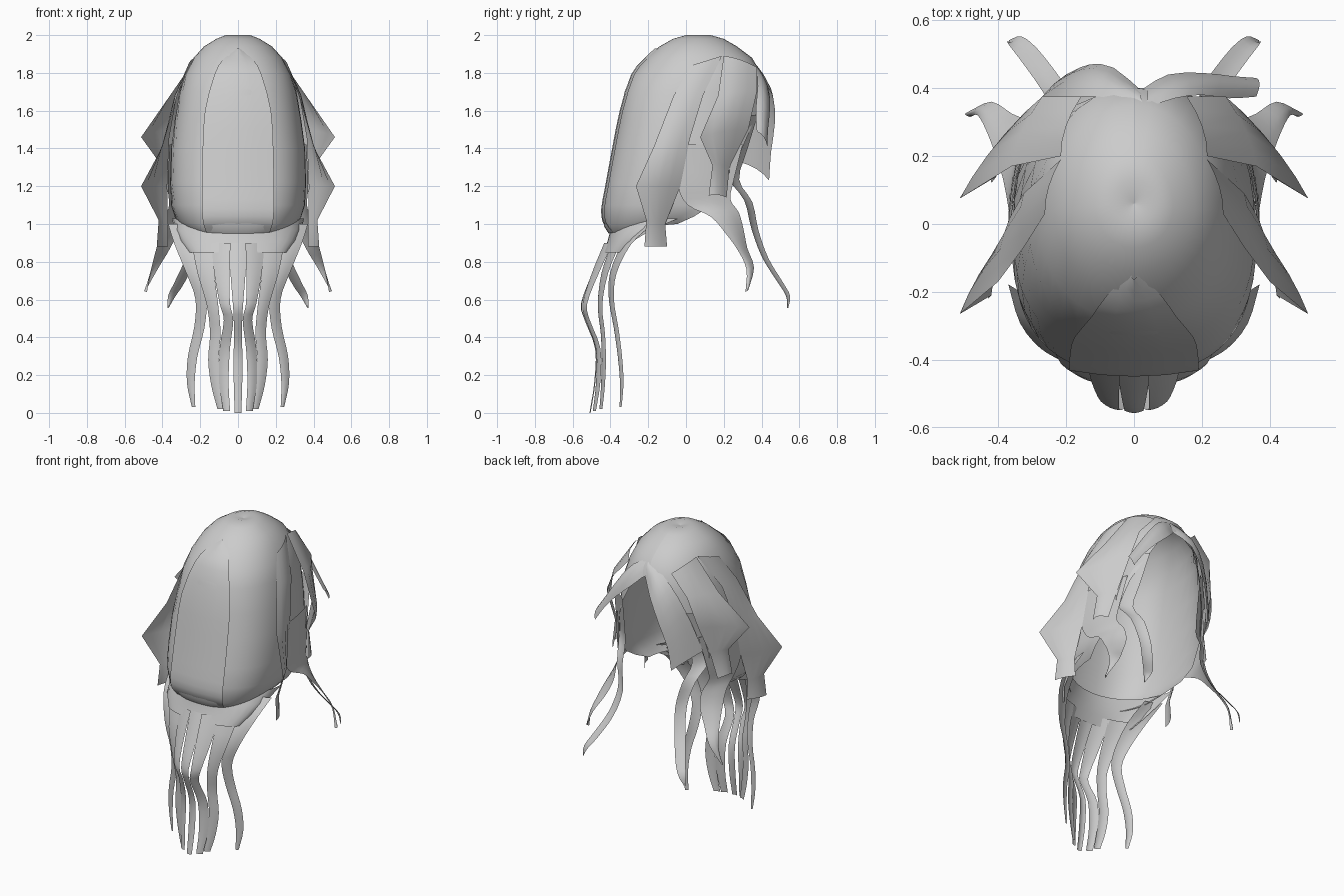
import bpy, math
from mathutils import Vector

hair = bpy.data.materials.new("grey_hair")
hair.diffuse_color = (0.6, 0.6, 0.6, 1)


def grid(name, rows):
    """Surface through equally long rows of points."""
    n = len(rows[0])
    verts = [tuple(p) for r in rows for p in r]
    faces = [(i * n + j, i * n + j + 1, (i + 1) * n + j + 1, (i + 1) * n + j)
             for i in range(len(rows) - 1) for j in range(n - 1)]
    me = bpy.data.meshes.new(name)
    me.from_pydata(verts, [], faces)
    me.materials.append(hair)
    ob = bpy.data.objects.new(name, me)
    bpy.context.collection.objects.link(ob)
    me.polygons.foreach_set("use_smooth", [True] * len(faces))
    return ob


def smooth_path(pts, steps=3):
    """Catmull-Rom curve through the points."""
    p = [Vector(q) for q in pts]
    p = [2 * p[0] - p[1]] + p + [2 * p[-1] - p[-2]]
    out = []
    for i in range(1, len(p) - 2):
        for k in range(steps):
            t = k / steps
            out.append(0.5 * (2 * p[i] + (p[i + 1] - p[i - 1]) * t
                       + (2 * p[i - 1] - 5 * p[i] + 4 * p[i + 1] - p[i + 2]) * t * t
                       + (3 * p[i] - p[i - 1] - 3 * p[i + 1] + p[i + 2]) * t ** 3))
    return out + [p[-2]]


def sheet(name, left, right, bulge=(0, 0, 0), side=1, steps=1):
    """Lock between two edges, bowed out in the middle."""
    if steps > 1:
        left, right = smooth_path(left, steps), smooth_path(right, steps)
    rows = []
    for a, b in zip(left, right):
        a, b = Vector(a), Vector(b)
        row = [a.lerp(b, t) + Vector(bulge) * 4 * t * (1 - t) for t in (0, .25, .5, .75, 1)]
        rows.append([(side * q.x, q.y, q.z) for q in row])
    return grid(name, rows)


def strand(name, path, widths, direction, side=1):
    """Ribbon along a path."""
    d = Vector(direction).normalized()
    left = [Vector(p) - d * w / 2 for p, w in zip(path, widths)]
    right = [Vector(p) + d * w / 2 for p, w in zip(path, widths)]
    return sheet(name, left, right, (0, -0.006, 0), side, 3)


# Head cap: height, half width, back y, front y, end angle / pi, squareness
rings = [(1.985, .0005, .0595, .0605, 1, 1), (2.0, .065, 0, .13, 1, 1), (1.98, .115, -.07, .2, 1, 1),
         (1.94, .18, -.14, .27, 1, 1), (1.88, .235, -.21, .35, 1, .97),
         (1.79, .28, -.285, .4, 1, .92), (1.7, .31, -.325, .42, .89, .88),
         (1.55, .335, -.355, .425, .81, .84), (1.4, .355, -.385, .42, .735, .82),
         (1.22, .36, -.42, .42, .67, .8), (1.1, .355, -.44, .42, .6, .78),
         (1.04, .335, -.435, .42, .54, .78), (1.0, .30, -.41, .4, .5, .78)]
rows, N = [], 32
for z, w, yb, yf, end, sq in rings:
    yc = yb * .55 + yf * .45
    row = []
    for j in range(N + 1):
        a = math.pi * end * (2 * j / N - 1)
        s, c = math.sin(a), math.cos(a)
        x = w * math.copysign(abs(s) ** sq, s)
        y = yc - math.copysign(abs(c) ** sq, c) * ((yc - yb) if c > 0 else (yf - yc))
        drop = max(0, c) * .05 if z < 1.08 else 0
        row.append((x, y, z - drop))
    rows.append(row)
grid("head_cap", rows)

# Overlapping panel down the back, tucked in at the neck
panel = [(1.93, .01, -.158), (1.87, .08, -.222), (1.79, .125, -.285), (1.6, .175, -.345),
         (1.4, .187, -.385), (1.2, .19, -.422), (1.08, .19, -.443), (1.01, .185, -.435), (.96, .17, -.40)]
sheet("back_panel", [(-w, y + .012, z) for z, w, y in panel],
      [(w, y + .012, z) for z, w, y in panel], (0, -.018, 0), 1, 2)

# Gathered hair under the cap, from which the strands hang
base = [(1.03, .35, -.04, -.39), (.97, .335, -.18, -.4), (.91, .305, -.28, -.415), (.85, .26, -.335, -.44)]
grid("tail_base", [[(w * math.sin(t * math.pi / 16), ye + (yb - ye) * math.cos(t * math.pi / 16), z)
                    for t in range(-8, 9)] for z, w, ye, yb in base])

# Fringe, swept to each side of the parting
sheet("fringe_left",
      [(.03, .34, 1.87), (-.1, .375, 1.8), (-.2, .365, 1.68), (-.27, .32, 1.5), (-.32, .28, 1.33)],
      [(.03, .385, 1.78), (-.06, .46, 1.68), (-.13, .47, 1.53), (-.18, .45, 1.38), (-.2, .44, 1.23)],
      (-.01, .015, .01), 1, 2)
sheet("fringe_right",
      [(.03, .34, 1.87), (.12, .37, 1.82), (.2, .38, 1.73), (.28, .37, 1.61), (.36, .375, 1.49)],
      [(.03, .40, 1.77), (.1, .44, 1.7), (.2, .445, 1.61), (.29, .435, 1.51), (.36, .43, 1.41)],
      (.01, .01, .01), 1, 2)

for s, tag in ((1, "right"), (-1, "left")):
    # Flared locks on the sides
    sheet("front_flare_" + tag,
          [(.215, .2, 1.89), (.36, .17, 1.68), (.513, .075, 1.46), (.405, .14, 1.31), (.42, .12, 1.15)],
          [(.155, .375, 1.83), (.27, .375, 1.7), (.32, .33, 1.5), (.335, .23, 1.3), (.38, .215, 1.14)],
          (.015, 0, .01), s)
    sheet("rear_flare_" + tag,
          [(.262, .03, 1.84), (.322, -.065, 1.68), (.40, -.17, 1.41), (.513, -.265, 1.2),
           (.42, -.21, 1.02), (.43, -.22, .88)],
          [(.215, .19, 1.89), (.325, .09, 1.68), (.365, .02, 1.45), (.375, -.03, 1.2),
           (.37, -.11, 1.0), (.37, -.1, .88)],
          (.012, 0, 0), s)
    # Curling locks beside the face
    sheet("cheek_lock_" + tag,
          [(.362, .0, 1.42), (.372, -.04, 1.21), (.365, .01, 1.1), (.385, .13, 1.04), (.41, .21, .95),
           (.435, .275, .86), (.46, .32, .76), (.482, .315, .64)],
          [(.30, .30, 1.42), (.325, .25, 1.22), (.33, .235, 1.13), (.31, .28, 1.06), (.315, .305, .97),
           (.36, .325, .87), (.42, .36, .77), (.488, .33, .65)], (.012, 0, 0), s, 3)
    strand("face_lock_" + tag,
           [(.25, .345, 1.58), (.275, .29, 1.4), (.285, .255, 1.24), (.25, .33, 1.12), (.22, .365, .97),
            (.25, .42, .82), (.31, .50, .69), (.35, .54, .62), (.37, .54, .555)],
           [.13, .13, .1, .08, .07, .065, .06, .045, .005], (.8, -.5, .1), s)
    # Hanging strands at the back
    strand("outer_strand_" + tag,
           [(.32, -.2, 1.0), (.285, -.315, .89), (.235, -.385, .74), (.195, -.395, .6), (.205, -.37, .45),
            (.24, -.35, .3), (.25, -.34, .16), (.235, -.345, .03)],
           [.11, .11, .085, .065, .06, .055, .045, .02], (1, .45, 0), s)
    strand("middle_strand_" + tag,
           [(.19, -.37, .9), (.17, -.43, .74), (.135, -.455, .57), (.12, -.44, .42),
            (.13, -.435, .28), (.115, -.44, .14), (.09, -.45, .02)],
           [.12, .095, .065, .06, .06, .055, .04], (1, .4, 0), s)
    strand("inner_strand_" + tag,
           [(.09, -.41, .9), (.085, -.48, .74), (.07, -.535, .58), (.05, -.52, .49),
            (.07, -.465, .34), (.075, -.465, .16), (.06, -.485, .01)],
           [.11, .09, .06, .055, .06, .055, .04], (1, .45, 0), s)
strand("centre_strand",
       [(0, -.42, .9), (0, -.49, .74), (0, -.55, .58), (0, -.53, .49), (0, -.475, .34), (0, -.48, .16),
        (0, -.505, 0)], [.1, .08, .055, .045, .045, .045, .035], (1, 0, 0))
